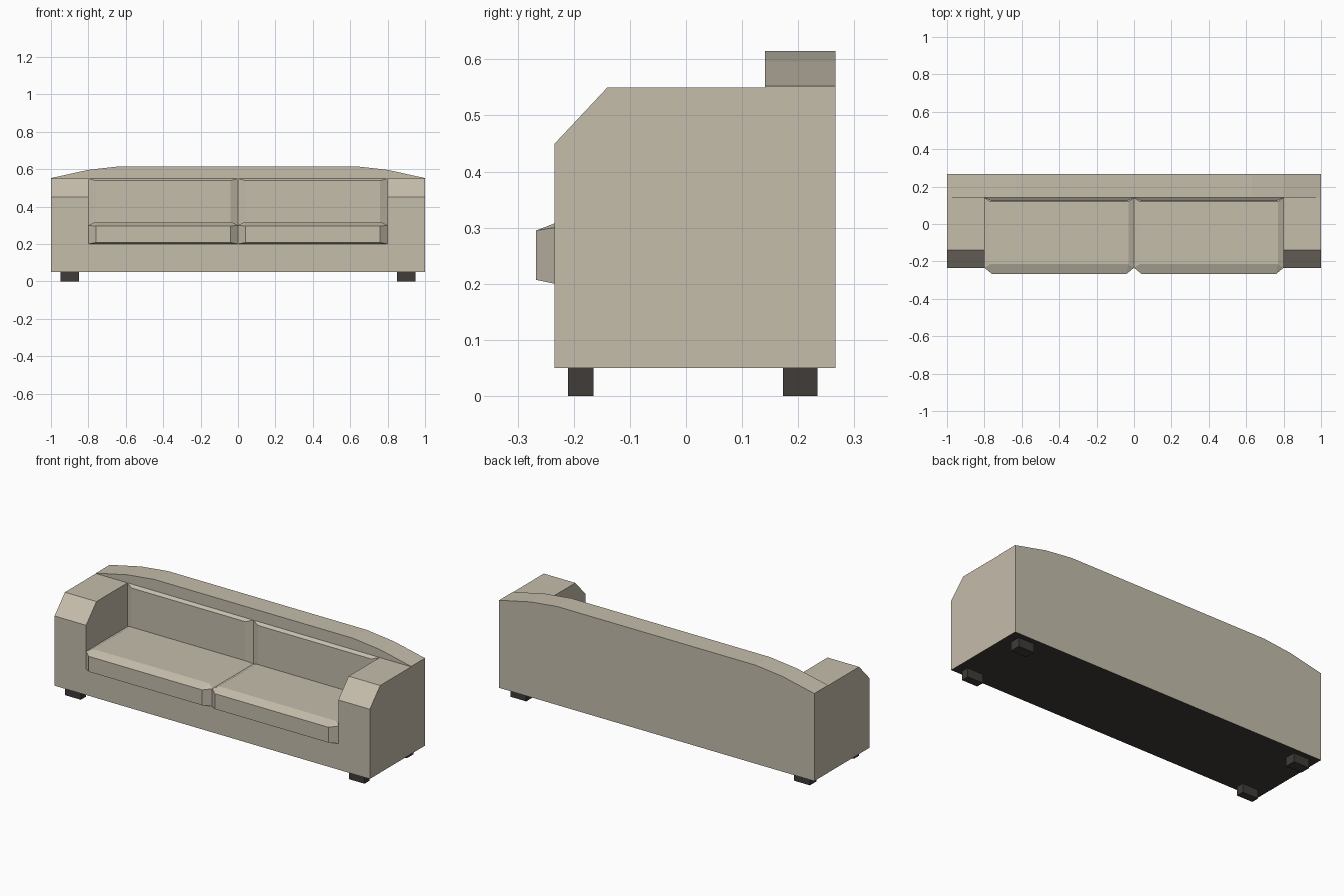
import bpy, bmesh

if "Cube" in bpy.data.objects:
    bpy.data.objects.remove(bpy.data.objects["Cube"])


def material(name, color):
    m = bpy.data.materials.new(name)
    m.diffuse_color = (*color, 1)
    m.use_nodes = True
    m.node_tree.nodes["Principled BSDF"].inputs["Base Color"].default_value = m.diffuse_color
    return m


fabric = material("fabric", (0.56, 0.51, 0.41))
dark = material("dark", (0.05, 0.045, 0.04))


def finish(name, bm, *mats):
    bmesh.ops.recalc_face_normals(bm, faces=bm.faces[:])
    me = bpy.data.meshes.new(name)
    bm.to_mesh(me)
    bm.free()
    ob = bpy.data.objects.new(name, me)
    bpy.context.collection.objects.link(ob)
    for m in mats:
        me.materials.append(m)
    return ob


def prism(points, offset):
    bm = bmesh.new()
    face = bm.faces.new([bm.verts.new(p) for p in points])
    out = bmesh.ops.extrude_face_region(bm, geom=[face])
    moved = [v for v in out["geom"] if isinstance(v, bmesh.types.BMVert)]
    bmesh.ops.translate(bm, vec=offset, verts=moved)
    return bm


def hull(name, points, mat):
    bm = bmesh.new()
    for p in points:
        bm.verts.new(p)
    bmesh.ops.convex_hull(bm, input=bm.verts[:])
    bmesh.ops.dissolve_limit(bm, angle_limit=0.01, verts=bm.verts[:], edges=bm.edges[:])
    return finish(name, bm, mat)


def box_points(xs, ys, zs):
    return [(x, y, z) for x in xs for y in ys for z in zs]


# Frame: arched front outline extruded through the full depth, dark underside
half = [(1, 0.05), (1, 0.552), (0.8, 0.596), (0.63, 0.615)]
outline = half + [(-x, z) for x, z in reversed(half)]
bm = prism([(x, -0.234, z) for x, z in outline], (0, 0.5, 0))
bm.normal_update()
for f in bm.faces:
    if f.calc_center_median().z < 0.06:
        f.material_index = 1
frame = finish("sofa_frame", bm, fabric, dark)

# Cutters: sloped arm tops, and the seat well between the arms
arm_cut = [(-0.4, 0.273), (-0.14, 0.55), (0.141, 0.55), (0.141, 0.8), (-0.4, 0.8)]
well_cut = [(-0.4, 0.2), (0.141, 0.2), (0.141, 0.8), (-0.4, 0.8)]
for name, profile, w in (("arm_cutter", arm_cut, 1.1), ("well_cutter", well_cut, 0.8)):
    cutter = finish(name, prism([(-w, y, z) for y, z in profile], (2 * w, 0, 0)), fabric)
    cutter.hide_render = True
    cutter.hide_viewport = True
    mod = frame.modifiers.new(name, "BOOLEAN")
    mod.operation = "DIFFERENCE"
    mod.solver = "EXACT"
    mod.object = cutter

for side, s in (("left", -1), ("right", 1)):
    full, inset, crown = (0, 0.8 * s), (0.04 * s, 0.76 * s), (0.03 * s, 0.77 * s)
    # Seat cushion: box with a puffed top and front
    hull("seat_cushion_" + side,
         box_points(full, (-0.234, 0.14), (0.2, 0.3))
         + box_points(crown, (-0.215, 0.12), (0.315,))
         + box_points(inset, (-0.267,), (0.207, 0.295)), fabric)
    # Back cushion: shallow pad with sloped borders
    hull("back_cushion_" + side,
         box_points(full, (0.141,), (0.29, 0.55))
         + box_points(inset, (0.122,), (0.31, 0.538)), fabric)
    # Legs
    for end, ys in (("front", (-0.21, -0.165)), ("back", (0.173, 0.234))):
        hull(f"{end}_leg_{side}",
             box_points((0.85 * s, 0.95 * s), ys, (0, 0.05)), dark)
